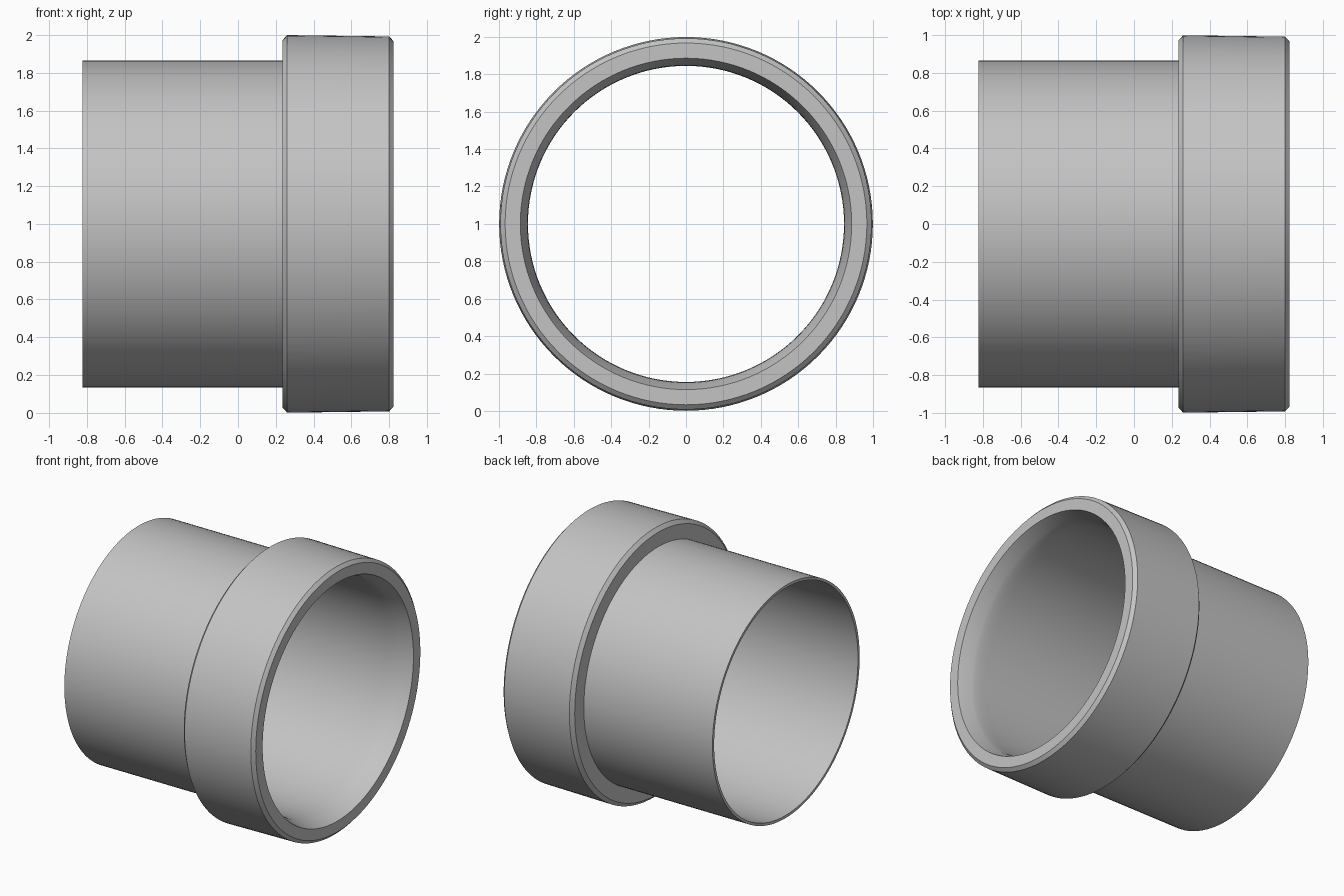
import bpy, bmesh, math

if "Cube" in bpy.data.objects:
    bpy.data.objects.remove(bpy.data.objects["Cube"])

SIDES = 128

# One flat grey for the whole fitting
grey = bpy.data.materials.new("light_grey")
grey.diffuse_color = (0.55, 0.55, 0.55, 1.0)
grey.use_nodes = True
grey.node_tree.nodes["Principled BSDF"].inputs["Base Color"].default_value = grey.diffuse_color

# Closed cross-section as (x, radius), spun around the x axis
profile = [
    (-0.823, 0.865),                                  # spigot end
    (0.235, 0.865),                                   # spigot meets collar
    (0.235, 0.972), (0.26, 0.999),                    # collar back face and chamfer
    (0.80, 0.992), (0.823, 0.967),                    # tapered collar and front chamfer
    (0.823, 0.886),                                   # front rim
    (0.73, 0.854), (0.70, 0.849), (0.66, 0.846), (0.61, 0.845),  # lead-in cone and blend
    (-0.823, 0.845),                                  # bore
]

bm = bmesh.new()
rings = []
for i in range(SIDES):
    a = 2 * math.pi * i / SIDES
    rings.append([bm.verts.new((x, r * math.cos(a), 1 + r * math.sin(a)))
                  for x, r in profile])
n = len(profile)
for i in range(SIDES):
    p, q = rings[i], rings[(i + 1) % SIDES]
    for j in range(n):
        k = (j + 1) % n
        bm.faces.new((p[j], p[k], q[k], q[j]))
bmesh.ops.recalc_face_normals(bm, faces=bm.faces)

mesh = bpy.data.meshes.new("pipe_sleeve")
bm.to_mesh(mesh)
bm.free()
mesh.materials.append(grey)
sleeve = bpy.data.objects.new("pipe_sleeve", mesh)
bpy.context.collection.objects.link(sleeve)

# Smooth round surfaces, crisp rims
bpy.context.view_layer.objects.active = sleeve
sleeve.select_set(True)
bpy.ops.object.shade_smooth_by_angle(angle=math.radians(28))
